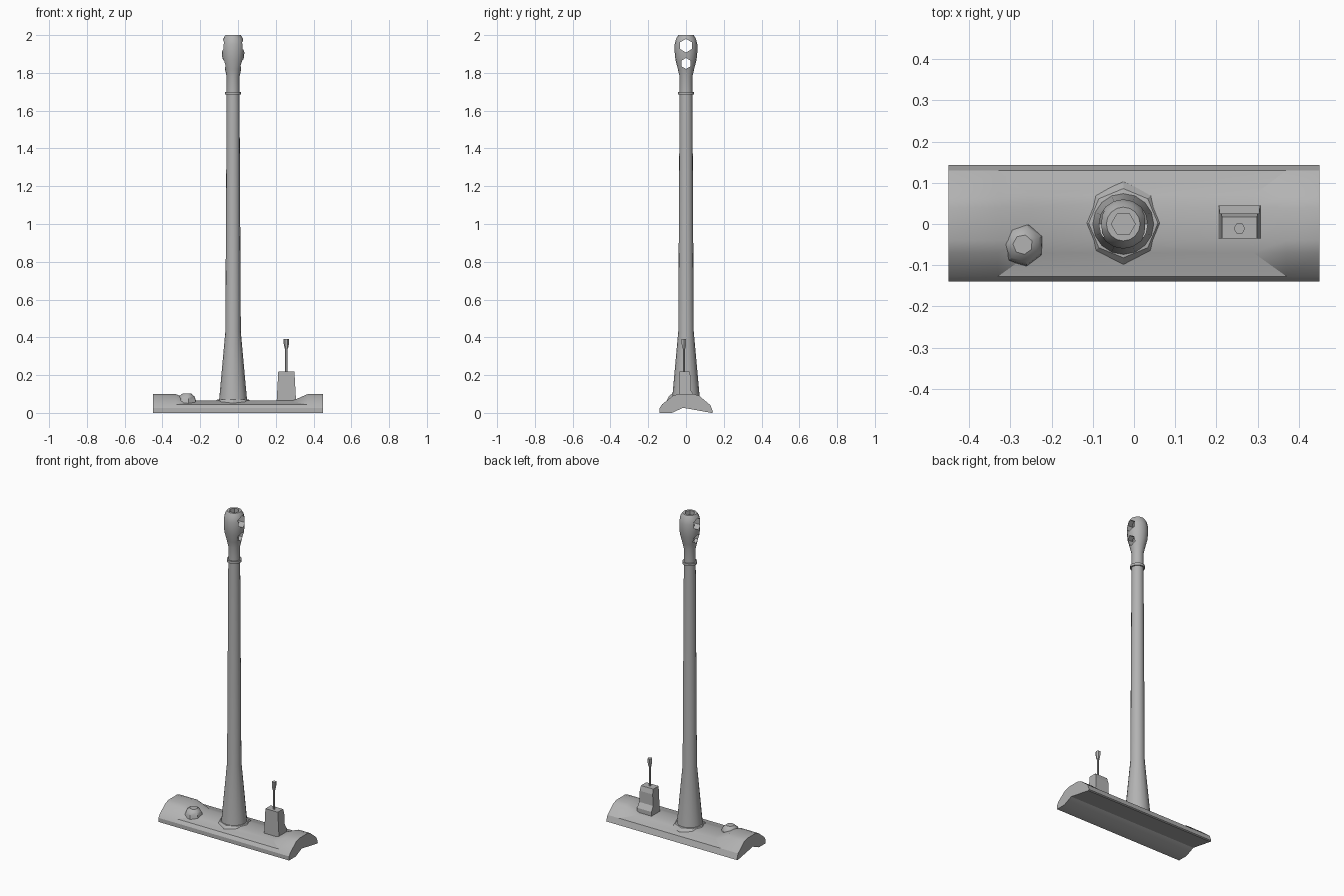
import bpy, bmesh, math
from mathutils import Matrix, Vector

cube = bpy.data.objects.get("Cube")
if cube:
    bpy.data.objects.remove(cube, do_unlink=True)

grey = bpy.data.materials.new("plain grey")
grey.use_nodes = True
COLOUR = (0.45, 0.45, 0.45, 1)
grey.diffuse_color = COLOUR
grey.node_tree.nodes["Principled BSDF"].inputs["Base Color"].default_value = COLOUR


def select_only(ob):
    bpy.ops.object.select_all(action='DESELECT')
    ob.select_set(True)
    bpy.context.view_layer.objects.active = ob


def loft(name, rings, smooth=30, matrix=Matrix()):
    """Skin closed rings of equal length and cap both ends."""
    bm = bmesh.new()
    rows = [[bm.verts.new(matrix @ Vector(p)) for p in ring] for ring in rings]
    n = len(rows[0])
    for a, b in zip(rows, rows[1:]):
        for i in range(n):
            j = (i + 1) % n
            bm.faces.new((a[i], a[j], b[j], b[i]))
    bm.faces.new(rows[0][::-1])
    bm.faces.new(rows[-1])
    bmesh.ops.remove_doubles(bm, verts=bm.verts, dist=0.0005)
    bmesh.ops.recalc_face_normals(bm, faces=bm.faces)
    mesh = bpy.data.meshes.new(name)
    bm.to_mesh(mesh)
    bm.free()
    ob = bpy.data.objects.new(name, mesh)
    bpy.context.collection.objects.link(ob)
    mesh.materials.append(grey)
    if smooth:
        select_only(ob)
        bpy.ops.object.shade_smooth_by_angle(angle=math.radians(smooth))
    return ob


def lathe(name, profile, sides, at=(0, 0, 0), turn=0.0, smooth=30, axis=Matrix()):
    """Revolve (radius, height) pairs around a line through 'at'."""
    angles = [turn + math.tau * i / sides for i in range(sides)]
    rings = [[(r * math.cos(a), r * math.sin(a), z) for a in angles] for r, z in profile]
    return loft(name, rings, smooth, Matrix.Translation(at) @ axis)


# Shield: arched section with a shallow recess, each point (y, outer z, recess z, ramp)
section = [
    (-0.14, 0, 0, 0), (-0.14, 0.025, 0.025, 0), (-0.127, 0.045, 0.045, 0),
    (-0.07, 0.09, 0.058, 1), (-0.04, 0.1, 0.065, 1), (0.04, 0.1, 0.065, 1),
    (0.07, 0.09, 0.058, 1), (0.13, 0.04, 0.04, 0), (0.143, 0.004, 0.004, 0),
    (0.135, 0, 0, 0), (-0.015, 0.027, 0.027, 0), (-0.075, 0, 0, 0),
]


def outer(x):
    return [(x, y, z, )for y, z, _, _ in section]


def recess(x, inward):
    return [(x + inward * f, y, zf) for y, _, zf, f in section]


loft("shield", [outer(-0.45), outer(-0.33), recess(-0.33, 0.08),
                recess(0.37, -0.08), outer(0.37), outer(0.45)], 25)

# Barrel with collar and bulbous muzzle
BX = -0.026
barrel = lathe("barrel", [
    (0.076, 0.05), (0.071, 0.1), (0.041, 0.43), (0.034, 1.685), (0.042, 1.685),
    (0.042, 1.7), (0.034, 1.7), (0.034, 1.78), (0.043, 1.82), (0.056, 1.87),
    (0.06, 1.91), (0.06, 1.95), (0.053, 1.98), (0.041, 2.0)], 16, (BX, 0, 0))

# Bore and side ports cut through the muzzle
sideways = Matrix.Rotation(math.pi / 2, 4, 'Y')
cutters = [
    lathe("bore_cutter", [(0.029, 1.79), (0.029, 2.1)], 6, (BX, 0, 0), smooth=0),
    lathe("upper_port_cutter", [(0.036, -0.2), (0.036, 0.2)], 6, (BX, 0, 1.944),
          smooth=0, axis=sideways),
    lathe("lower_port_cutter", [(0.029, -0.2), (0.029, 0.2)], 6, (BX, 0, 1.85),
          smooth=0, axis=sideways),
]
for cutter in cutters:
    cutter.hide_render = True
    mod = barrel.modifiers.new("cut", 'BOOLEAN')
    mod.operation = 'DIFFERENCE'
    mod.solver = 'EXACT'
    mod.object = cutter
    select_only(barrel)
    bpy.ops.object.modifier_apply(modifier=mod.name)
for cutter in cutters:
    bpy.data.objects.remove(cutter, do_unlink=True)

# Foot of the barrel
lathe("barrel_foot", [(0.103, 0.03), (0.1, 0.052), (0.084, 0.07), (0.07, 0.072)], 8,
      (BX, 0.002, 0), smooth=0)

# Low rounded hood
lathe("hood", [(0.055, 0.04), (0.05, 0.07), (0.042, 0.088), (0.024, 0.102)], 7,
      (-0.27, -0.05, 0), turn=0.4, smooth=35)

# Upright housing with a stepped back
housing = [(-0.035, 0.05), (-0.035, 0.22), (0.017, 0.22), (0.026, 0.19),
           (0.026, 0.12), (0.045, 0.09), (0.045, 0.05)]


def housing_side(sign):
    return [(0.256 + sign * (0.052 - 0.055 * (z - 0.05)), y, z) for y, z in housing]


loft("housing", [housing_side(-1), housing_side(1)], 0)

# Rod with a flared tip
lathe("rod", [(0.007, 0.21), (0.007, 0.345)], 6, (0.256, -0.011, 0))
lathe("rod_tip", [(0.009, 0.34), (0.014, 0.365), (0.014, 0.39)], 6, (0.256, -0.011, 0))
